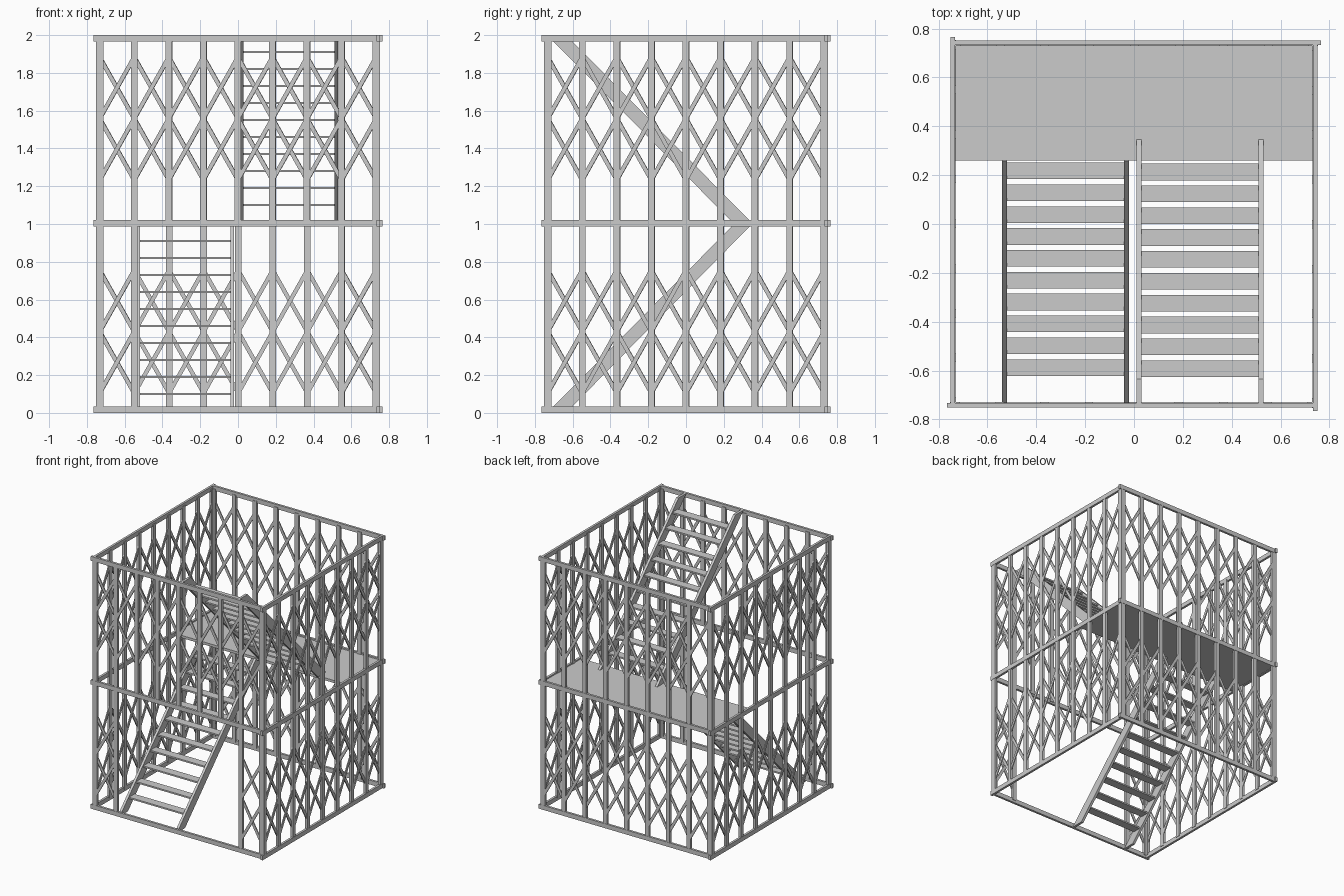
import bpy, bmesh
from math import atan2, hypot, pi
from mathutils import Matrix, Vector

if "Cube" in bpy.data.objects:
    bpy.data.objects.remove(bpy.data.objects["Cube"])


def add_box(bm, centre, size, tilt=0.0):
    """Box with an optional tilt about the y axis."""
    m = (Matrix.Translation(Vector(centre)) @ Matrix.Rotation(tilt, 4, 'Y')
         @ Matrix.Diagonal((*size, 1)))
    bmesh.ops.create_cube(bm, size=1, matrix=m)


def finish(name, bm):
    bmesh.ops.recalc_face_normals(bm, faces=bm.faces)
    me = bpy.data.meshes.new(name)
    bm.to_mesh(me)
    bm.free()
    ob = bpy.data.objects.new(name, me)
    bpy.context.collection.objects.link(ob)
    return ob


PITCH = 0.183
POSTS = [-0.733 + PITCH * i for i in range(9)]
Y = -0.743          # plane of the front wall


def wall(name, doorway=False, turn=0):
    bm = bmesh.new()
    # horizontal rails
    for z in (0.0175, 1.003, 1.9825):
        add_box(bm, (-0.01, Y, z), (1.51, 0.018, 0.035))
    for level, (z0, z1, mid) in enumerate(((0.02, 1.0, 0.43), (1.0, 1.98, 1.558))):
        opened = doorway and level == 0
        # posts
        for i, x in enumerate(POSTS):
            if opened and 2 <= i <= 6:
                continue
            w = 0.04 if i in (0, 8) else 0.034
            add_box(bm, (x, Y + 0.003, (z0 + z1) / 2), (w, 0.02, z1 - z0))
        # crossed lattice bars, two crosses per bay
        rise = 0.325
        for i in range(8):
            if opened and 1 <= i <= 6:
                continue
            xc = POSTS[i] + PITCH / 2
            for zc in (mid - rise / 2, mid + rise / 2):
                for s in (-1, 1):
                    add_box(bm, (xc, Y + 0.003 + 0.004 * s, zc),
                            (hypot(PITCH, rise), 0.008, 0.022), s * atan2(rise, PITCH))
    ob = finish(name, bm)
    ob.rotation_euler.z = turn * pi / 2
    return ob


# four walls in a pinwheel, the front one with a doorway
wall("front_wall", doorway=True)
for k, name in enumerate(("right_wall", "back_wall", "left_wall"), 1):
    wall(name, turn=k)

# landing
bm = bmesh.new()
add_box(bm, (0, 0.502, 1.0), (1.48, 0.484, 0.02))
finish("landing", bm)


def stair(name, xc, profile, first, step_y):
    # stringers extruded from a side profile
    for side, s in (("left", -1), ("right", 1)):
        bm = bmesh.new()
        x = xc + s * 0.25
        f = bm.faces.new([bm.verts.new((x - 0.01, y, z)) for y, z in profile])
        ext = bmesh.ops.extrude_face_region(bm, geom=[f])
        bmesh.ops.translate(bm, vec=(0.02, 0, 0),
                            verts=[v for v in ext["geom"] if isinstance(v, bmesh.types.BMVert)])
        finish(f"{name}_{side}_stringer", bm)
    # treads
    bm = bmesh.new()
    for i in range(10):
        add_box(bm, (xc, first[0] + step_y * i, first[1] + 0.09 * i), (0.484, 0.068, 0.012))
    finish(f"{name}_treads", bm)


stair("lower_stair", -0.28,
      [(-0.735, 0), (-0.635, 0), (0.35, 1.0), (0.255, 1.0)], (-0.588, 0.1), 0.0895)
stair("upper_stair", 0.27,
      [(-0.735, 2.0), (-0.635, 2.0), (0.355, 1.0), (0.255, 1.0)], (0.213, 1.1), -0.0895)
